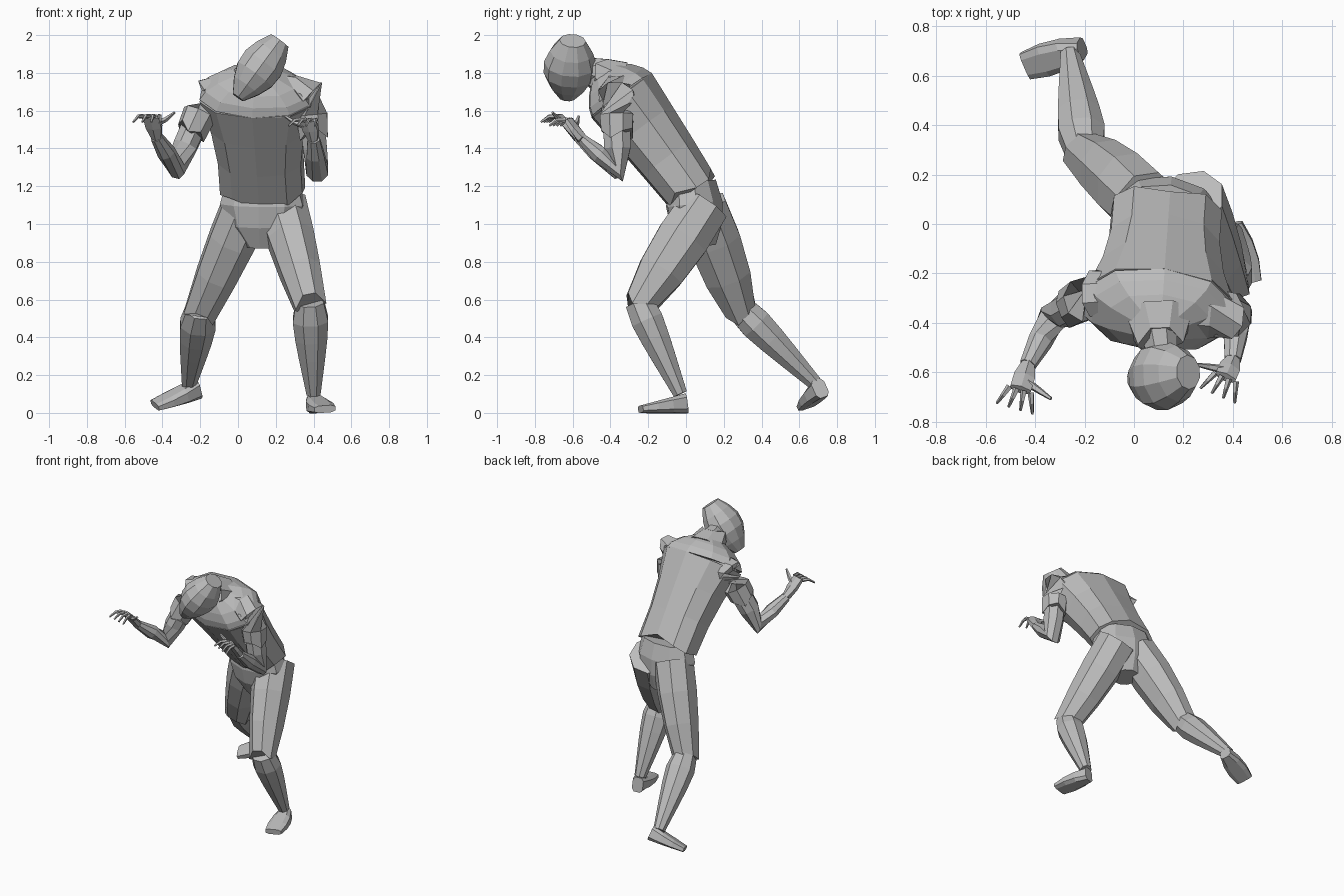
import bpy
import bmesh
import math
from mathutils import Vector

default_cube = bpy.data.objects.get("Cube")
if default_cube:
    bpy.data.objects.remove(default_cube, do_unlink=True)

# Single plain clay colour
clay = bpy.data.materials.new("plain_grey")
clay.use_nodes = True
clay.diffuse_color = (0.5, 0.5, 0.5, 1)
clay.node_tree.nodes["Principled BSDF"].inputs["Base Color"].default_value = clay.diffuse_color

RIGHT, FRONT, UP = Vector((-1, 0, 0)), Vector((0, -1, 0)), Vector((0, 0, 1))


def profile(start, end, swell, amount, skew):
    """Straight taper from start to end, with a muscle swell in between."""
    return start + (end - start) * amount + swell * math.sin(math.pi * amount ** skew)


def limb(name, joints, width, depth, across=RIGHT, steps=3, sides=8,
         boxy=1.0, skew=1.0, torn=None):
    """Skin flat-faced rings along joints; width and depth are (start, end, swell).
    torn names the end ring (first is 0, last is -1) that gets a ragged edge."""
    # Divide every span between joints into equal steps
    path = [start.lerp(end, step / steps)
            for start, end in zip(joints, joints[1:]) for step in range(steps)]
    path.append(joints[-1])
    last = len(path) - 1
    builder = bmesh.new()
    loops = []
    for index, centre in enumerate(path):
        incoming = (centre - path[max(index - 1, 0)]).normalized()
        outgoing = (path[min(index + 1, last)] - centre).normalized()
        tangent = (incoming + outgoing).normalized()
        wide = (across - tangent * across.dot(tangent)).normalized()
        deep = tangent.cross(wide)
        amount = index / last
        half_width = profile(*width, amount, skew)
        half_depth = profile(*depth, amount, skew)
        ragged = torn is not None and index == torn % len(path)
        loop = []
        for corner in range(sides):
            angle = math.tau * (corner + 0.5) / sides
            c, s = math.cos(angle), math.sin(angle)
            c = math.copysign(abs(c) ** boxy, c)
            s = math.copysign(abs(s) ** boxy, s)
            point = centre + wide * half_width * c + deep * half_depth * s
            if ragged:
                point += tangent * math.sin(corner * 2) * 0.03
            loop.append(builder.verts.new(point))
        loops.append(loop)
    for lower, upper in zip(loops, loops[1:]):
        for corner in range(sides):
            following = (corner + 1) % sides
            builder.faces.new((lower[corner], lower[following],
                               upper[following], upper[corner]))
    builder.faces.new(loops[0])
    builder.faces.new(loops[-1])
    bmesh.ops.recalc_face_normals(builder, faces=builder.faces)
    mesh = bpy.data.meshes.new(name)
    builder.to_mesh(mesh)
    builder.free()
    mesh.materials.append(clay)
    bpy.context.collection.objects.link(bpy.data.objects.new(name, mesh))


def hand(label, wrist, knuckles, inward):
    """Flat palm, four curled fingers fanned along the knuckles, and a thumb."""
    reach = knuckles - wrist
    reach.z = 0
    reach.normalize()
    spread = reach.cross(UP)
    if spread.dot(inward) < 0:
        spread.negate()
    limb(label + "_palm", [wrist, knuckles], (0.03, 0.05, 0.01), (0.03, 0.02, 0),
         across=spread, steps=2, sides=6)
    for finger in range(4):
        fan = spread * (finger - 1.5)
        root = knuckles + fan * 0.03
        joint = root + reach * 0.04 + fan * 0.01
        tip = joint + reach * 0.04 - UP * 0.03 + fan * 0.01
        limb(f"{label}_finger_{finger + 1}", [root, joint, tip],
             (0.014, 0.006, 0), (0.014, 0.006, 0), across=spread, steps=1, sides=5)
    base = wrist.lerp(knuckles, 0.6)
    tip = knuckles + spread * 0.13 + UP * 0.02
    limb(label + "_thumb", [base, base.lerp(tip, 0.6) - UP * 0.01, tip],
         (0.02, 0.007, 0), (0.02, 0.007, 0), across=UP, steps=1, sides=5)


def arm(label, shoulder, elbow, wrist, knuckles, inward):
    """Short torn sleeve, bare bent arm and hand."""
    cuff = shoulder.lerp(elbow, 0.5)
    limb(label + "_sleeve", [shoulder.lerp(chest, 0.5), shoulder, cuff],
         (0.12, 0.08, 0), (0.11, 0.09, 0), across=inward + UP,
         steps=2, torn=-1)
    limb(label + "_arm", [shoulder.lerp(elbow, 0.4), elbow, wrist],
         (0.07, 0.035, 0.01), (0.08, 0.03, 0.01), steps=2)
    hand(label + "_hand", wrist, knuckles, inward)


def leg(label, hip, knee, ankle, heel, toe, sole):
    """Torn shorts leg, bare shin with a high calf, and a wedge foot."""
    limb(label + "_shorts_leg", [hip, knee], (0.14, 0.09, 0.01), (0.14, 0.09, 0.03),
         steps=3, torn=-1)
    limb(label + "_shin", [knee + UP * 0.02, ankle], (0.08, 0.04, 0.03),
         (0.08, 0.04, 0.02), steps=5, skew=0.5)
    limb(label + "_foot", [heel, toe], (0.04, 0.06, 0.02), (0.055, 0.02, 0),
         across=sole, boxy=0.6)


# Leaning trunk: seat of the shorts, shirt with a ragged hem, shoulders
waist = Vector((0.13, 0.03, 1.18))
chest = Vector((0.1, -0.34, 1.68))
nape = Vector((0.1, -0.43, 1.8))
shoulder_line = RIGHT - FRONT * 0.15
limb("shorts_seat", [waist - UP * 0.3 - FRONT * 0.04, waist + UP * 0.04],
     (0.09, 0.2, 0.08), (0.09, 0.13, 0.04), across=shoulder_line, sides=10)
limb("shirt", [waist, chest], (0.23, 0.31, -0.03), (0.15, 0.2, 0),
     across=shoulder_line, sides=10, boxy=0.85, torn=0)
limb("shoulder_yoke", [chest, nape], (0.31, 0.11, 0.04), (0.2, 0.09, 0.02),
     across=shoulder_line, sides=10, boxy=0.85)

# Neck, loose collar and tilted head
throat = Vector((0.12, -0.58, 1.83))
chin = Vector((0, -0.63, 1.67))
crown = Vector((0.22, -0.6, 1.97))
limb("collar", [nape + FRONT * -0.06 - UP * 0.05, nape.lerp(throat, 0.3)],
     (0.15, 0.1, 0), (0.13, 0.09, 0), steps=1, torn=-1)
limb("neck", [nape, throat], (0.08, 0.06, 0), (0.08, 0.06, 0), steps=2)
limb("head", [chin, crown], (0.035, 0.06, 0.075), (0.045, 0.07, 0.085),
     across=RIGHT + UP * 0.6, steps=5, sides=10)

# Arms raised with both hands forward
arm("right", Vector((-0.16, -0.28, 1.68)), Vector((-0.33, -0.38, 1.3)),
    Vector((-0.43, -0.57, 1.46)), Vector((-0.46, -0.67, 1.57)), -RIGHT)
arm("left", Vector((0.38, -0.37, 1.68)), Vector((0.42, -0.36, 1.28)),
    Vector((0.4, -0.55, 1.45)), Vector((0.37, -0.62, 1.55)), RIGHT)

# Right leg trails on its toes, left leg bears the weight
leg("right", Vector((0.05, 0.08, 1.1)), Vector((-0.2, 0.29, 0.53)),
    Vector((-0.26, 0.69, 0.15)), Vector((-0.21, 0.71, 0.13)),
    Vector((-0.44, 0.64, 0.04)), UP * 0.45 - FRONT)
leg("left", Vector((0.23, 0.1, 1.1)), Vector((0.38, -0.25, 0.57)),
    Vector((0.4, -0.03, 0.1)), Vector((0.4, 0, 0.05)),
    Vector((0.46, -0.24, 0.02)), RIGHT + FRONT * -0.3)
